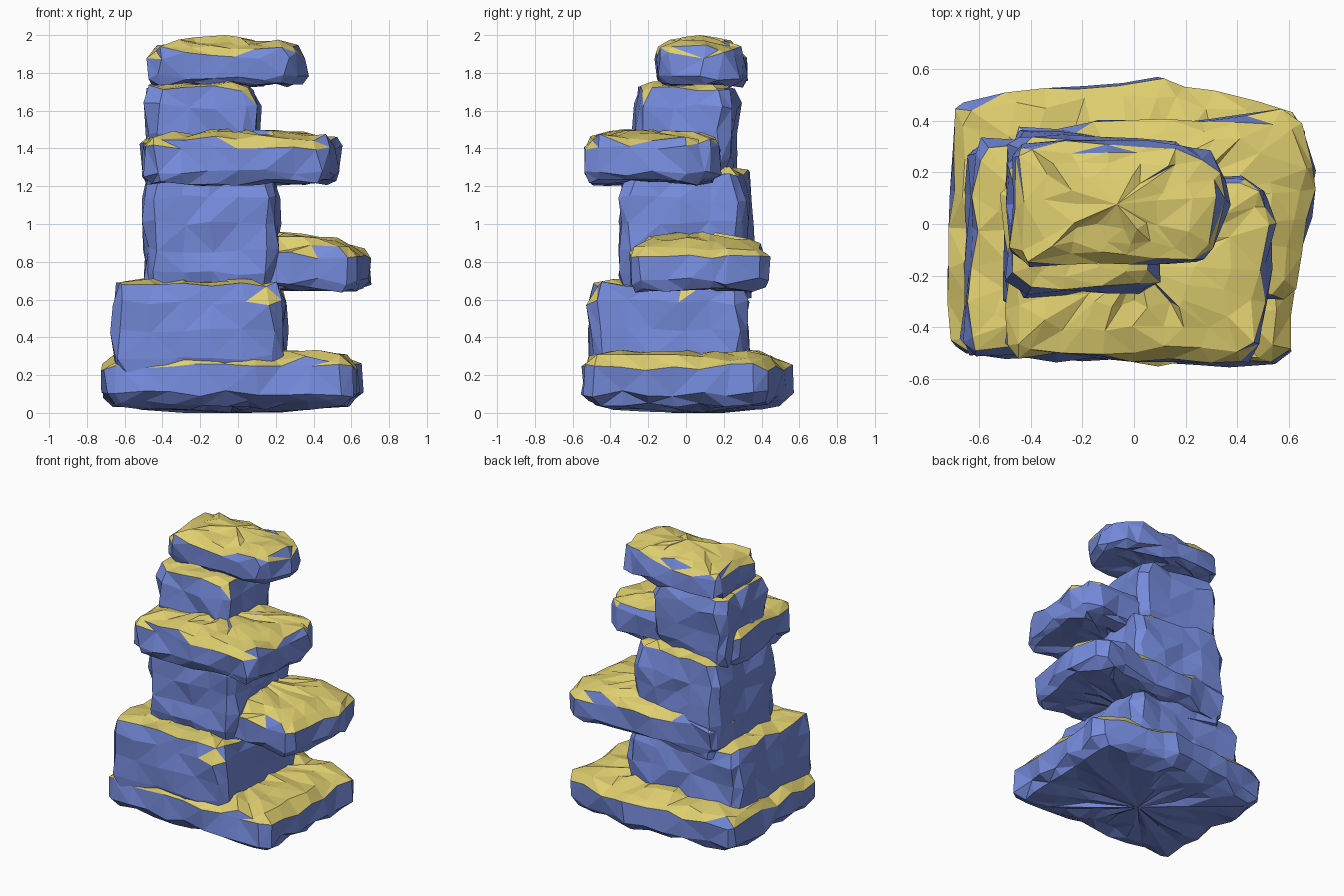
import bpy, bmesh, random
from mathutils import Vector

random.seed(4)
cube = bpy.data.objects.get("Cube")
if cube:
    bpy.data.objects.remove(cube)


def material(name, rgb):
    mat = bpy.data.materials.new(name)
    mat.use_nodes = True
    mat.diffuse_color = (*rgb, 1)
    mat.node_tree.nodes["Principled BSDF"].inputs["Base Color"].default_value = (*rgb, 1)
    return mat


blue = material("blue rock", (0.18, 0.26, 0.72))
yellow = material("yellow top", (0.74, 0.62, 0.16))


def footprint(corners, cut=0.05, step=0.15):
    """Chamfer the corners, then split long edges so the facets stay even."""
    points = [Vector((x, y, 0)) / 100 for x, y in corners]
    chamfered = []
    for i, point in enumerate(points):
        before = points[i - 1]
        after = points[(i + 1) % len(points)]
        chamfered.append(point + (before - point).normalized() * cut)
        chamfered.append(point + (after - point).normalized() * cut)
    outline = []
    for start, end in zip(chamfered, chamfered[1:] + chamfered[:1]):
        count = max(1, round((end - start).length / step))
        outline += [start.lerp(end, i / count) for i in range(count)]
    return outline


def rock(name, corners, low, high, dome=0.04, belly=0.0, bevel=0.03, rough=0.02):
    """Rough slab: stacked outline rings closed by faceted caps."""
    outline = footprint(corners)
    count = len(outline)
    centre = sum(outline, Vector()) / count
    height = high - low
    sides = max(2, round(height / 0.16))

    # height, inset and shrink of every ring from bottom to top
    rings = [(low - belly * 0.6, 0, 0.4), (low - belly * 0.3, 0, 0.7), (low, bevel, 1)]
    for i in range(sides):
        rings.append((low + height * (0.2 + 0.6 * i / (sides - 1)), 0, 1))
    rings += [(high, bevel, 1), (high + dome * 0.4, 0, 0.7), (high + dome * 0.6, 0, 0.4)]

    bm = bmesh.new()
    loops = []
    for z, inset, shrink in rings:
        loop = []
        for point in outline:
            arm = point - centre
            spot = centre + arm * shrink - arm.normalized() * inset
            spot.z = z
            jitter = Vector([random.uniform(-rough, rough) for axis in "xyz"])
            loop.append(bm.verts.new(spot + jitter))
        loops.append(loop)
    bottom = bm.verts.new((centre.x, centre.y, low - belly))
    top = bm.verts.new((centre.x, centre.y, high + dome))

    # walls between the rings, then fans on both ends
    for i in range(count):
        k = (i + 1) % count
        for under, over in zip(loops, loops[1:]):
            bm.faces.new((under[i], under[k], over[k], over[i]))
        bm.faces.new((loops[0][k], loops[0][i], bottom))
        bm.faces.new((loops[-1][i], loops[-1][k], top))
    bmesh.ops.triangulate(bm, faces=bm.faces[:])
    bmesh.ops.recalc_face_normals(bm, faces=bm.faces[:])
    bm.normal_update()

    # upward faces are yellow, all others blue
    for face in bm.faces:
        face.material_index = int(face.normal.z > 0.5)
    mesh = bpy.data.meshes.new(name)
    bm.to_mesh(mesh)
    bm.free()
    mesh.materials.append(blue)
    mesh.materials.append(yellow)
    bpy.context.collection.objects.link(bpy.data.objects.new(name, mesh))


# wide foot slab
rock("base_slab", [(-71, -51), (59, -55), (65, 42), (15, 56), (-71, 48)],
     0.05, 0.29, dome=0.06, belly=0.05, bevel=0.06)
# block on the front and one side of the foot
rock("lower_block", [(-67, -51), (23, -51), (25, 32), (-63, 32)], 0.2, 0.68)
# long middle ledge
rock("middle_ledge", [(-49, -30), (62, -29), (72, 18), (62, 44), (-48, 36)],
     0.65, 0.88, dome=0.09, bevel=0.05)
# column between the ledges
rock("middle_column", [(-49, -34), (20, -34), (22, 31), (-48, 36)], 0.6, 1.27)
# ledge jutting to the front
rock("upper_ledge", [(-48, -52), (48, -52), (54, 4), (47, 17), (-51, 17)], 1.22, 1.46)
# narrow neck
rock("upper_column", [(-48, -27), (8, -26), (11, 23), (-49, 28)], 1.25, 1.72)
# overhanging crown
rock("top_slab", [(-47, -15), (31, -14), (37, 14), (25, 31), (-48, 31)],
     1.74, 1.93, dome=0.07)
